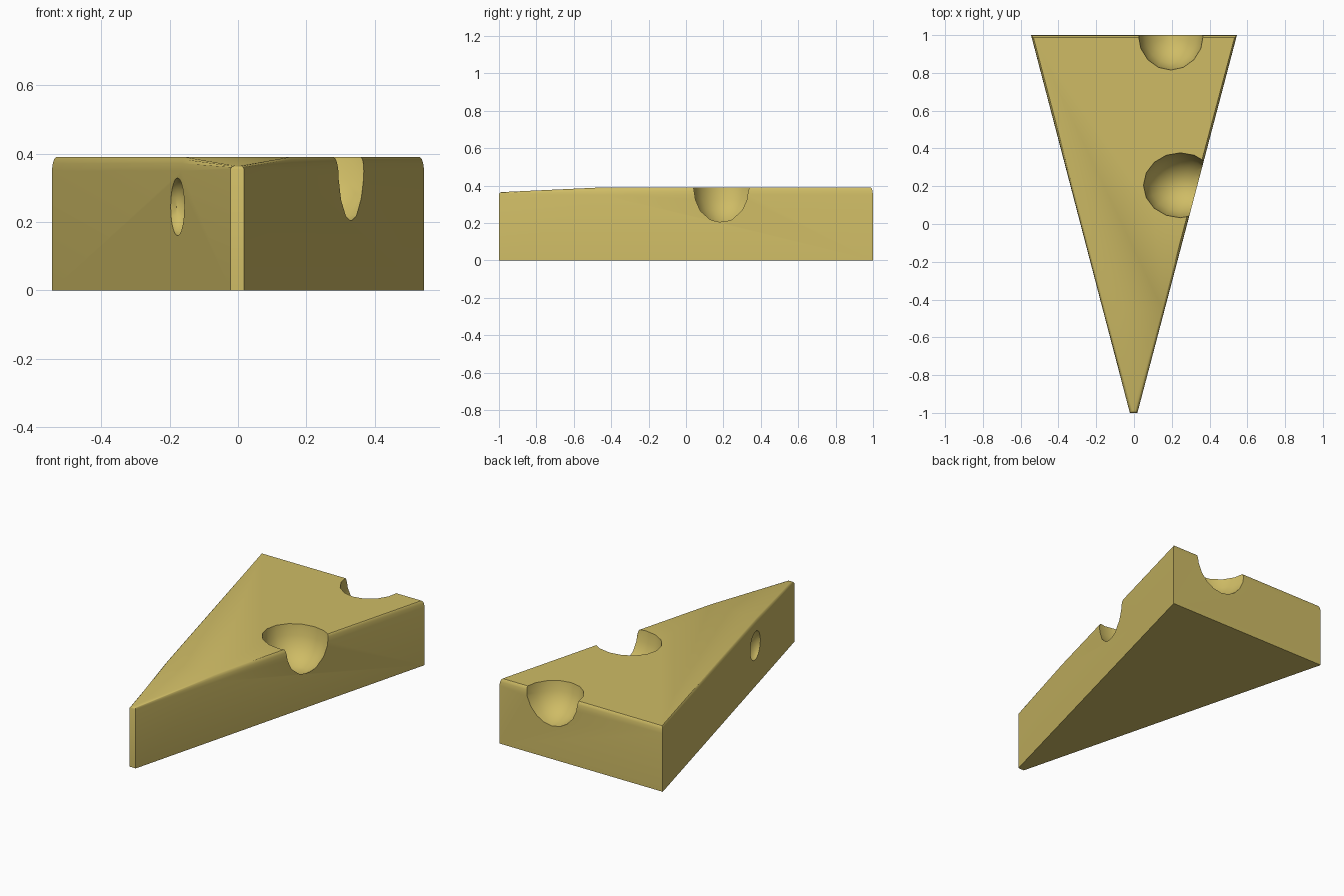
import bpy, bmesh, math

if "Cube" in bpy.data.objects:
    bpy.data.objects.remove(bpy.data.objects["Cube"])

# Wedge: stacked outlines with a softened top edge and a drooping tip
TOP = 0.39
outline = [(-0.022, -1), (0.018, -1), (0.163, -0.45), (0.545, 1), (-0.545, 1), (-0.166, -0.45)]
levels = [(0, 0), (0.04, 0), (0.018, 0.003), (0.006, 0.007), (0, 0.013)]  # drop below top, inset

bm = bmesh.new()
rings = []
for i, (drop, inset) in enumerate(levels):
    ring = []
    for x, y in outline:
        tip = y == -1
        z = 0 if i == 0 else TOP - drop * (0.25 if tip else 1) - (0.025 if tip else 0)
        sx = math.copysign(max(abs(x) - inset, 0.008), x)
        sy = y - inset if y == 1 else y + inset if tip else y
        ring.append(bm.verts.new((sx, sy, z)))
    rings.append(ring)
n = len(outline)
for a, b in zip(rings, rings[1:]):
    for i in range(n):
        j = (i + 1) % n
        bm.faces.new((a[i], a[j], b[j], b[i]))
bm.faces.new(rings[0][::-1])
t = rings[-1]
bm.faces.new((t[0], t[1], t[2], t[5]))
bm.faces.new((t[5], t[2], t[3], t[4]))
bmesh.ops.recalc_face_normals(bm, faces=bm.faces)
mesh = bpy.data.meshes.new("cheese_wedge")
bm.to_mesh(mesh)
bm.free()
cheese = bpy.data.objects.new("cheese_wedge", mesh)
bpy.context.collection.objects.link(cheese)

mat = bpy.data.materials.new("cheese_yellow")
mat.diffuse_color = (0.62, 0.5, 0.13, 1)
mat.use_nodes = True
mat.node_tree.nodes["Principled BSDF"].inputs["Base Color"].default_value = mat.diffuse_color
mesh.materials.append(mat)


# Holes: ellipsoid cutters
def hole(name, loc, scale):
    bpy.ops.mesh.primitive_uv_sphere_add(segments=16, ring_count=10, radius=1, location=loc)
    cutter = bpy.context.object
    cutter.name = name
    cutter.scale = scale
    cutter.data.materials.append(mat)
    cutter.hide_render = True
    mod = cheese.modifiers.new(name, 'BOOLEAN')
    mod.operation = 'DIFFERENCE'
    mod.solver = 'EXACT'
    mod.object = cutter
    return cutter


cutters = [
    hole("side_hole", (0.245, 0.205, 0.39), (0.195, 0.172, 0.21)),
    hole("back_hole", (0.195, 1.0, 0.39), (0.172, 0.185, 0.19)),
    hole("small_hole", (-0.18, -0.41, 0.245), (0.05, 0.085, 0.085)),
]

# Apply the cuts, remove the cutters and smooth
bpy.ops.object.select_all(action='DESELECT')
bpy.context.view_layer.objects.active = cheese
cheese.select_set(True)
for c in cutters:
    bpy.ops.object.modifier_apply(modifier=c.name)
for c in cutters:
    bpy.data.objects.remove(c)
bpy.ops.object.shade_smooth_by_angle(angle=math.radians(35))
